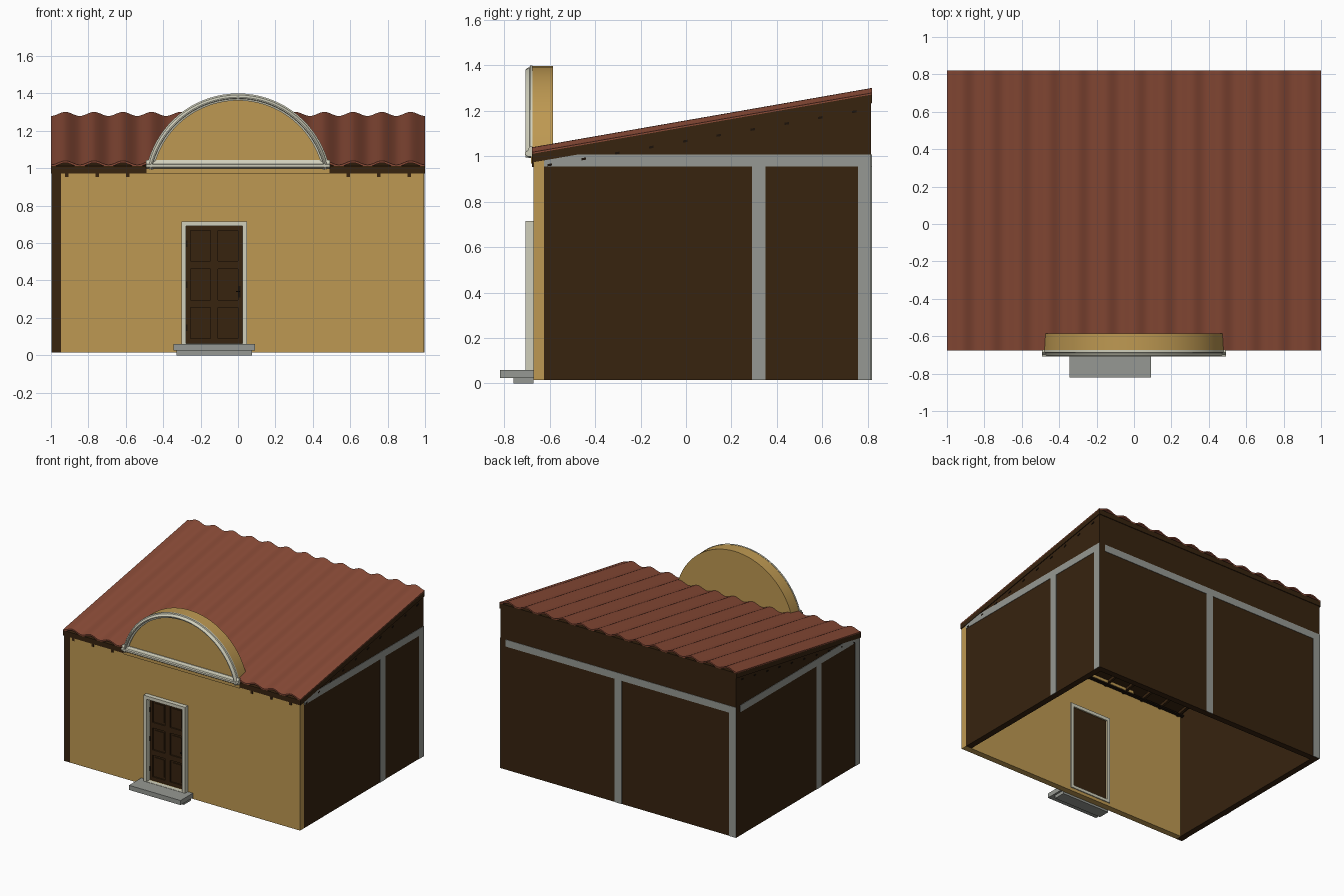
import bpy, bmesh, math

if "Cube" in bpy.data.objects:
    bpy.data.objects.remove(bpy.data.objects["Cube"])


def material(name, r, g, b):
    lin = [((c / 255 + 0.055) / 1.055) ** 2.4 for c in (r, g, b)]
    m = bpy.data.materials.new(name)
    m.diffuse_color = (*lin, 1)
    m.use_nodes = True
    m.node_tree.nodes["Principled BSDF"].inputs["Base Color"].default_value = m.diffuse_color
    return m


TAN = material("ochre plaster", 190, 153, 82)
DARK = material("dark brown wood", 55, 35, 15)
RED = material("terracotta", 138, 75, 55)
GREY = material("grey stone", 150, 153, 147)
CREAM = material("pale trim", 208, 207, 187)
BLACK = material("dark iron", 28, 18, 10)


def finish(bm, name, mat, smooth=False):
    bmesh.ops.recalc_face_normals(bm, faces=bm.faces[:])
    me = bpy.data.meshes.new(name)
    bm.to_mesh(me)
    bm.free()
    me.materials.append(mat)
    ob = bpy.data.objects.new(name, me)
    bpy.context.collection.objects.link(ob)
    if smooth:
        bpy.ops.object.select_all(action='DESELECT')
        ob.select_set(True)
        bpy.context.view_layer.objects.active = ob
        bpy.ops.object.shade_smooth_by_angle(angle=math.radians(30))
    return ob


def boxes(name, mat, items):
    """Each item is (x0, x1, y0, y1, z0, z1)."""
    bm = bmesh.new()
    for x0, x1, y0, y1, z0, z1 in items:
        v = [bm.verts.new((x, y, z)) for x in (x0, x1) for y in (y0, y1) for z in (z0, z1)]
        for f in ((0, 1, 3, 2), (4, 6, 7, 5), (0, 4, 5, 1), (2, 3, 7, 6), (0, 2, 6, 4), (1, 5, 7, 3)):
            bm.faces.new([v[i] for i in f])
    return finish(bm, name, mat)


def loft(name, mat, rings, smooth=False):
    """Skin closed rings of points and cap both ends."""
    bm = bmesh.new()
    vs = [[bm.verts.new(p) for p in r] for r in rings]
    n = len(vs[0])
    for a, b in zip(vs, vs[1:]):
        for i in range(n):
            j = (i + 1) % n
            bm.faces.new((a[i], a[j], b[j], b[i]))
    bm.faces.new(vs[0])
    bm.faces.new(vs[-1][::-1])
    return finish(bm, name, mat, smooth)


def prism_x(name, mat, yz, x0, x1):
    return loft(name, mat, [[(x, y, z) for y, z in yz] for x in (x0, x1)])


SLOPE = math.tan(math.radians(9.9))
YF, YB = -0.677, 0.82          # roof front and back
WF, WB = -0.672, 0.815         # wall front and back
WX, T, Z0 = 0.994, 0.047, 0.016  # wall half width, thickness, bottom


def roof(y):
    return 1.018 + SLOPE * (y - YF)


def slab(y0, y1, top, bottom):
    return [(y0, roof(y0) + bottom), (y1, roof(y1) + bottom), (y1, roof(y1) + top), (y0, roof(y0) + top)]


# Front wall around the door opening
DX0, DX1, DZ0, DZ1 = -0.277, 0.023, 0.062, 0.69
boxes("front_wall", TAN, [
    (-WX + T, DX0, WF, WF + T, Z0, 0.985),
    (DX1, WX, WF, WF + T, Z0, 0.985),
    (DX0, DX1, WF, WF + T, DZ1, 0.985),
    (DX0, DX1, WF, WF + T, Z0, DZ0)])

# Side and back walls, overlapping like a pinwheel at the corners
for nm, x0, x1, y0, y1 in (("right_wall", WX - T, WX, WF + T, WB),
                           ("left_wall", -WX, -WX + T, WF, WB - T)):
    prism_x(nm, DARK, [(y0, Z0), (y1, Z0), (y1, roof(y1) - 0.04), (y0, roof(y0) - 0.04)], x0, x1)
prism_x("back_wall", DARK, [(WB - T, Z0), (WB, Z0), (WB, roof(WB) - 0.04),
                            (WB - T, roof(WB - T) - 0.04)], -WX, WX - T)

# Thin grey frame strips on the three dark walls
E, ZB, ZT = 0.003, 0.955, 1.008
boxes("right_frame", GREY, [
    (WX, WX + E, 0.29, 0.35, Z0, ZB), (WX, WX + E, 0.757, WB, Z0, ZB),
    (WX, WX + E, WF + T, WB, ZB, ZT)])
boxes("left_frame", GREY, [
    (-WX - E, -WX, -0.21, -0.15, Z0, ZB), (-WX - E, -WX, WF, WF + 0.058, Z0, ZB),
    (-WX - E, -WX, WF, WB - T, ZB, ZT)])
boxes("back_frame", GREY, [
    (-0.03, 0.03, WB, WB + E, Z0, ZB), (-WX, -WX + 0.058, WB, WB + E, Z0, ZB),
    (-WX, WX - T, WB, WB + E, ZB, ZT)])

# Roof deck, rafters and purlins
prism_x("roof_deck", DARK, slab(YF, YB, -0.007, -0.045), -1, 1)
for s in (-1, 1):
    for k in range(6):
        x = s * (0.1 + 0.163 * k)
        y0 = YF if k > 2 else WF + T
        prism_x("rafter", DARK, slab(y0, WB - 0.01, -0.044, -0.066), x - 0.009, x + 0.009)
for k in range(10):
    y = -0.6 + 0.149 * k
    prism_x("purlin", BLACK, slab(y - 0.01, y + 0.01, -0.064, -0.074), -0.998, 0.998)

# Corrugated tile sheet: 13 waves across
WAVES, SEG = 13, 10
N = WAVES * SEG
wave = []
for i in range(N + 1):
    x = -1 + 2 * i / N
    wave.append((x, 0.011 + 0.011 * math.cos(math.pi * WAVES * x)))
outline = wave + [(x, h - 0.011) for x, h in reversed(wave)]
loft("roof_tiles", RED, [[(x, y, roof(y) + h) for x, h in outline] for y in (YF, YB)], True)

# Curved pediment
CZ, R, SEGS = 0.9, 0.5, 36
A0 = math.asin(0.1 / R)
angles = [A0 + (math.pi - 2 * A0) * i / SEGS for i in range(SEGS + 1)]
face = [(0.489, 0.968)] + [(0.498 * math.cos(a), CZ + 0.498 * math.sin(a)) for a in angles] + [(-0.489, 0.968)]
loft("pediment", TAN, [[(x, y, z) for x, z in face] for y in (-0.682, -0.585)], True)

# Stepped moulding along the arch and the base
prof = [(0.5, -0.675), (0.5, -0.686), (0.492, -0.689), (0.489, -0.698), (0.48, -0.707),
        (0.474, -0.707), (0.472, -0.694), (0.462, -0.691), (0.462, -0.675)]
loft("arch_moulding", CREAM,
     [[(r * math.cos(a), y, CZ + r * math.sin(a)) for r, y in prof] for a in angles], True)
prism_x("base_moulding", CREAM, [
    (-0.675, 1.0), (-0.698, 1.0), (-0.708, 1.007), (-0.708, 1.02), (-0.697, 1.024),
    (-0.694, 1.034), (-0.688, 1.043), (-0.675, 1.043)], -0.492, 0.492)

# Door frame
FY0, FY1, W = -0.706, -0.618, 0.025
boxes("door_frame", CREAM, [
    (DX0 - W, DX0, FY0, FY1, DZ0 - 0.022, DZ1 + W), (DX1, DX1 + W, FY0, FY1, DZ0 - 0.022, DZ1 + W),
    (DX0, DX1, FY0, FY1, DZ1, DZ1 + W), (DX0, DX1, FY0, FY1, DZ0 - 0.022, DZ0)])

# Door leaf with stiles, rails and six raised panels
boxes("door_leaf", DARK, [(DX0, DX1, -0.655, -0.63, DZ0, DZ1)])
cols = [(-0.255, -0.148), (-0.106, 0.001)]
rows = [(0.09, 0.255), (0.295, 0.462), (0.505, 0.668)]
DY0, DY1 = -0.665, -0.655
parts = [(DX0, cols[0][0], DY0, DY1, DZ0, DZ1), (cols[0][1], cols[1][0], DY0, DY1, DZ0, DZ1),
         (cols[1][1], DX1, DY0, DY1, DZ0, DZ1)]
for x0, x1 in cols:
    for z0, z1 in ((DZ0, 0.09), (0.255, 0.295), (0.462, 0.505), (0.668, DZ1)):
        parts.append((x0, x1, DY0, DY1, z0, z1))
boxes("door_rails", DARK, parts)
boxes("door_panels", DARK, [(x0 + 0.015, x1 - 0.015, -0.661, DY1, z0 + 0.015, z1 - 0.015)
                            for x0, x1 in cols for z0, z1 in rows])

# Handle and hinges
boxes("door_handle", BLACK, [(0.004, 0.013, -0.668, -0.665, 0.31, 0.37),
                             (-0.012, 0.012, -0.682, -0.676, 0.338, 0.345),
                             (0.005, 0.012, -0.677, -0.667, 0.338, 0.345)])
boxes("door_hinges", BLACK, [(DX0, DX0 + 0.007, -0.671, -0.664, z, z + 0.035) for z in (0.13, 0.36, 0.58)])

# Entrance steps
boxes("door_step", GREY, [(-0.345, 0.09, -0.82, WF, 0.025, 0.06),
                          (-0.33, 0.075, -0.76, WF, 0.0, 0.025)])
